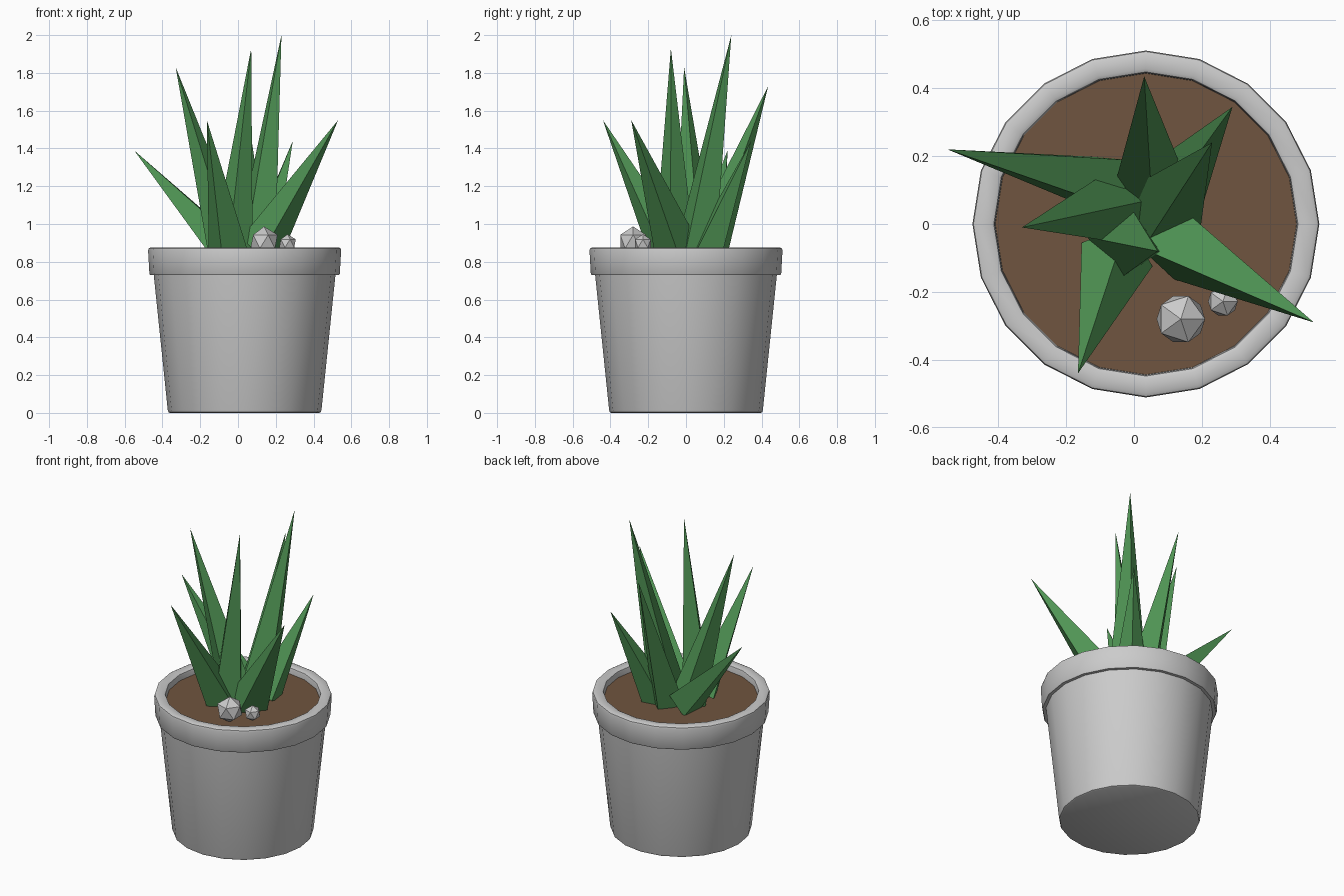
import bpy, bmesh, math
from mathutils import Vector

if "Cube" in bpy.data.objects:
    bpy.data.objects.remove(bpy.data.objects["Cube"])

CX = 0.035
SIDES = 20


def material(name, color):
    m = bpy.data.materials.new(name)
    m.diffuse_color = (*color, 1)
    m.use_nodes = True
    m.node_tree.nodes["Principled BSDF"].inputs["Base Color"].default_value = m.diffuse_color
    return m


def finish(name, bm, mat=None, smooth=False):
    bmesh.ops.recalc_face_normals(bm, faces=bm.faces)
    me = bpy.data.meshes.new(name)
    bm.to_mesh(me)
    bm.free()
    ob = bpy.data.objects.new(name, me)
    bpy.context.collection.objects.link(ob)
    if mat:
        me.materials.append(mat)
    if smooth:
        bpy.ops.object.select_all(action='DESELECT')
        ob.select_set(True)
        bpy.context.view_layer.objects.active = ob
        bpy.ops.object.shade_smooth_by_angle(angle=math.radians(40))
    return ob


def lathe(name, profile, mat=None):
    # revolve (radius, z) points; first ring is capped
    bm = bmesh.new()
    rings = []
    for r, z in profile:
        rings.append([bm.verts.new((CX + r * math.cos(2 * math.pi * i / SIDES),
                                    r * math.sin(2 * math.pi * i / SIDES), z))
                      for i in range(SIDES)])
    for a, b in zip(rings, rings[1:]):
        for i in range(SIDES):
            j = (i + 1) % SIDES
            bm.faces.new((a[i], a[j], b[j], b[i]))
    bm.faces.new(rings[0])
    return finish(name, bm, mat, smooth=True)


def leaf(name, base, tip, r, spin, mat):
    # four-sided spike with its base square to its axis
    base, tip = Vector(base), Vector(tip)
    axis = (tip - base).normalized()
    u = Vector((0, 0, 1)).cross(axis).normalized()
    v = axis.cross(u)
    if v.z < 0:
        v = -v
    bm = bmesh.new()
    ring = []
    for k in range(4):
        a = math.radians(spin + 90 * k)
        ring.append(bm.verts.new(base + r * (math.cos(a) * u + math.sin(a) * v)))
    top = bm.verts.new(tip)
    for k in range(4):
        bm.faces.new((ring[k], ring[(k + 1) % 4], top))
    bm.faces.new(ring)
    finish(name, bm, mat)


green = material("leaf_green", (0.08, 0.30, 0.09))
brown = material("soil_brown", (0.16, 0.09, 0.05))

# Pot with tapered body and overhanging rim
lathe("pot", [(0.395, 0.0), (0.403, 0.004), (0.407, 0.015), (0.481, 0.73),
              (0.500, 0.73), (0.504, 0.737), (0.511, 0.86), (0.508, 0.871),
              (0.498, 0.876), (0.458, 0.876), (0.448, 0.871), (0.445, 0.86),
              (0.443, 0.82)][:])

# Soil
bm = bmesh.new()
bmesh.ops.create_circle(bm, cap_ends=True, segments=SIDES, radius=0.444)
bmesh.ops.translate(bm, verts=bm.verts, vec=(CX, 0, 0.835))
soil = finish("soil", bm, brown)

# Leaves: base, tip, radius, spin
leaves = [
    ((-0.08, 0.12, 0.88), (-0.55, 0.22, 1.39), 0.105, 50),
    ((-0.05, 0.05, 0.85), (-0.33, -0.01, 1.83), 0.11, 0),
    ((-0.05, -0.09, 0.85), (-0.165, -0.44, 1.55), 0.11, 0),
    ((-0.03, -0.06, 0.85), (0.07, -0.08, 1.93), 0.11, 0),
    ((0.09, 0.05, 0.85), (0.23, 0.24, 2.0), 0.12, 10),
    ((0.12, -0.05, 0.87), (0.53, -0.29, 1.55), 0.12, 35),
    ((0.12, 0.11, 0.85), (0.29, 0.345, 1.44), 0.10, 0),
    ((0.05, 0.11, 0.85), (0.03, 0.435, 1.73), 0.11, 0),
]
for i, (b, t, r, s) in enumerate(leaves):
    leaf(f"leaf_{i + 1}", b, t, r, s, green)

# Pebbles
for name, loc, r in (("large_pebble", (0.138, -0.28, 0.907), 0.08),
                     ("small_pebble", (0.262, -0.228, 0.897), 0.049)):
    bm = bmesh.new()
    bmesh.ops.create_icosphere(bm, subdivisions=1, radius=r)
    bmesh.ops.translate(bm, verts=bm.verts, vec=loc)
    finish(name, bm)
